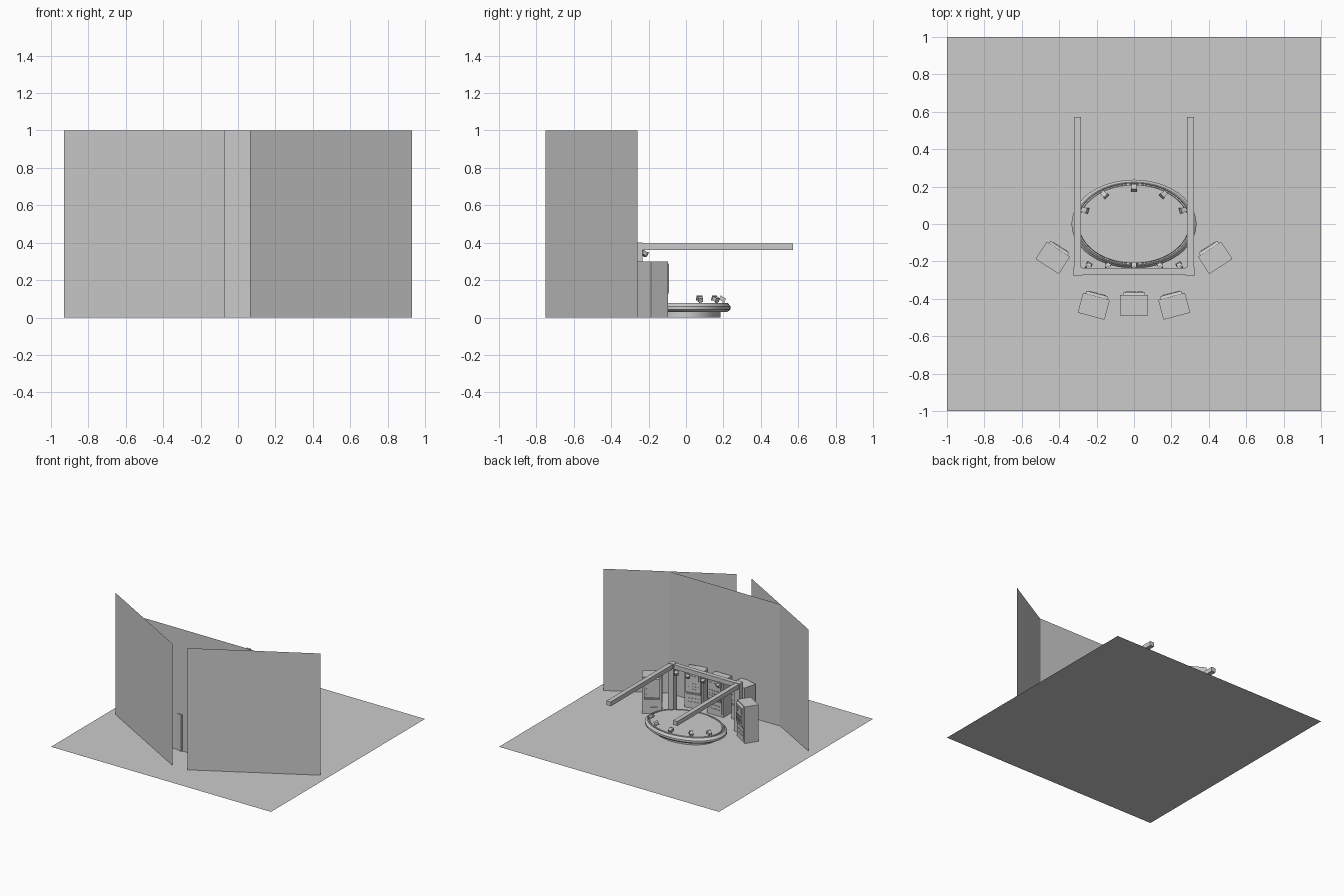
import bpy, bmesh, math
from mathutils import Matrix, Vector

if "Cube" in bpy.data.objects:
    bpy.data.objects.remove(bpy.data.objects["Cube"])


def finish(name, bm):
    me = bpy.data.meshes.new(name)
    bm.to_mesh(me)
    bm.free()
    ob = bpy.data.objects.new(name, me)
    bpy.context.collection.objects.link(ob)
    return ob


def add_box(bm, c, s, rot=Matrix()):
    m = Matrix.Translation(c) @ rot @ Matrix.Diagonal((*s, 1))
    bmesh.ops.create_cube(bm, size=1, matrix=m)


def box(name, c, s):
    bm = bmesh.new()
    add_box(bm, c, s)
    return finish(name, bm)


def quad(name, pts):
    bm = bmesh.new()
    bm.faces.new([bm.verts.new(p) for p in pts])
    return finish(name, bm)


def wall(name, a, b):
    return quad(name, [(*a, 0), (*b, 0), (*b, 1), (*a, 1)])


# floor and thin screen walls
quad("floor", [(-1, -1, 0), (1, -1, 0), (1, 1, 0), (-1, 1, 0)])
wall("back_wall", (-0.5, -0.5), (0.5, -0.5))
wall("right_wall", (0.065, -0.75), (0.93, -0.26))
wall("left_wall", (-0.93, -0.26), (-0.07, -0.75))

# oval platform, lathed then stretched along x
profile = [(0, 0), (0.185, 0), (0.185, 0.03), (0.222, 0.03), (0.237, 0.044),
           (0.237, 0.06), (0.224, 0.078), (0.219, 0.078), (0.217, 0.066),
           (0.211, 0.066), (0.209, 0.078), (0, 0.078)]
bm = bmesh.new()
vs = [bm.verts.new((r, 0, z)) for r, z in profile]
es = [bm.edges.new(p) for p in zip(vs, vs[1:])]
bmesh.ops.spin(bm, geom=vs + es, cent=(0, 0, 0), axis=(0, 0, 1),
               angle=math.tau, steps=48)
bmesh.ops.remove_doubles(bm, verts=bm.verts, dist=1e-5)
bmesh.ops.scale(bm, vec=(1.41, 1, 1), verts=bm.verts)
bmesh.ops.recalc_face_normals(bm, faces=bm.faces)
platform = finish("oval_platform", bm)
bpy.context.view_layer.objects.active = platform
platform.select_set(True)
bpy.ops.object.shade_smooth_by_angle(angle=math.radians(25))

# overhead frame
box("cross_beam", (0, -0.252, 0.379), (0.6, 0.036, 0.036))
for side, s in (("left", -1), ("right", 1)):
    box(side + "_post", (s * 0.3, -0.254, 0.2), (0.05, 0.044, 0.4))
    box(side + "_beam", (s * 0.302, 0.17, 0.379), (0.037, 0.804, 0.036))


# spotlights: tilted head, lens plate and small mount
def lamp(name, x, y, z, yaw, tilt, mount):
    bm = bmesh.new()
    r = Matrix.Rotation(tilt, 4, 'X')
    add_box(bm, (0, 0, 0), (0.026, 0.028, 0.022), r)
    add_box(bm, r @ Vector((0, 0.016, 0)), (0.032, 0.005, 0.027), r)
    add_box(bm, (0, -0.004, mount / 2), (0.012, 0.012, abs(mount)))
    ob = finish(name, bm)
    ob.matrix_world = Matrix.Translation((x, y, z)) @ Matrix.Rotation(yaw, 4, 'Z')


for i, (x, y) in enumerate([(-0.265, 0.075), (-0.16, 0.16), (0, 0.197),
                            (0.16, 0.16), (0.265, 0.075)]):
    yaw = math.atan2(x, -y)
    lamp(f"floor_lamp_{i}", x, y, 0.098, yaw, math.radians(25), -0.022)
for i, x in enumerate([-0.245, -0.14, 0, 0.14, 0.245]):
    lamp(f"hanging_lamp_{i}", x, -0.226, 0.345, x * 2, math.radians(-30), 0.02)


# control cabinets facing the platform (local +y is the front)
def cabinet(name, x, y, yaw):
    bm = bmesh.new()
    add_box(bm, (0, -0.004, 0.15), (0.148, 0.11, 0.3))
    # sloped front panel, narrower than the body
    sec = [(0.05, 0.02), (0.053, 0.02), (0.053, 0.11), (0.066, 0.14),
           (0.066, 0.285), (0.05, 0.293)]
    a, b = [[bm.verts.new((s * 0.06, py, pz)) for py, pz in sec]
            for s in (-1, 1)]
    bm.faces.new(a)
    bm.faces.new(b[::-1])
    for k in range(6):
        j = (k + 1) % 6
        bm.faces.new((a[k], b[k], b[j], a[j]))
    # display, slots and button rows
    add_box(bm, (-0.018, 0.067, 0.25), (0.055, 0.005, 0.04))
    add_box(bm, (0.035, 0.067, 0.25), (0.026, 0.005, 0.04))
    for row in (0.16, 0.18, 0.205):
        for k in range(5):
            add_box(bm, (-0.04 + k * 0.02, 0.067, row), (0.008, 0.006, 0.008))
    for z in (0.05, 0.08):
        add_box(bm, (0, 0.054, z), (0.08, 0.005, 0.006))
    bmesh.ops.recalc_face_normals(bm, faces=bm.faces)
    ob = finish(name, bm)
    ob.matrix_world = Matrix.Translation((x, y, 0)) @ Matrix.Rotation(yaw, 4, 'Z')


cabinet("center_cabinet", 0, -0.431, 0)
for side, s in (("left", -1), ("right", 1)):
    cabinet(side + "_inner_cabinet", s * 0.214, -0.436, s * math.radians(15))
    cabinet(side + "_outer_cabinet", s * 0.432, -0.178, s * math.radians(33))
